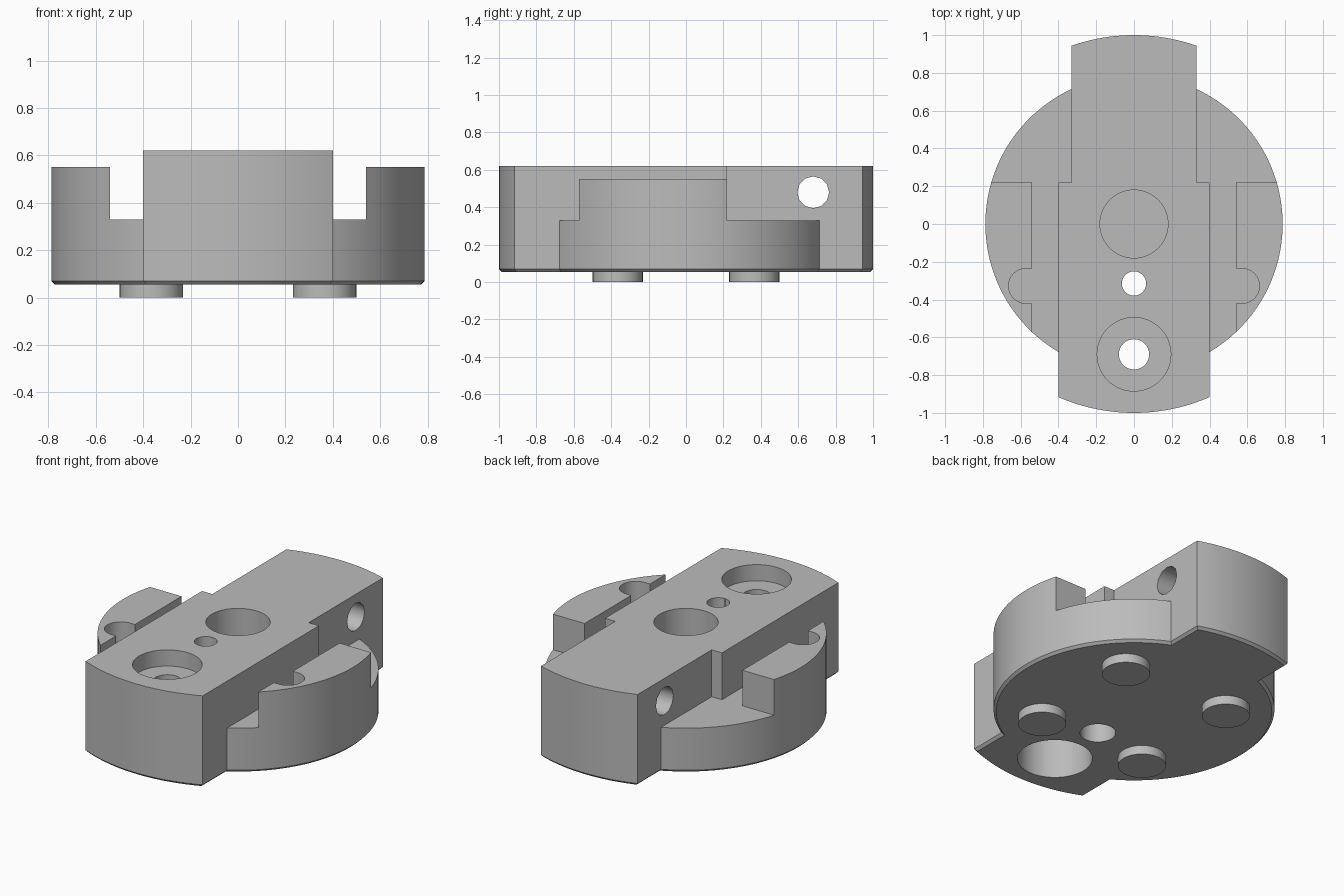
import bpy, bmesh, math
from mathutils import Matrix

if "Cube" in bpy.data.objects:
    bpy.data.objects.remove(bpy.data.objects["Cube"])

BASE, TOP, LEDGE, PAD = 0.055, 0.62, 0.33, 0.55
CHAMFER = 0.015

metal = bpy.data.materials.new("grey metal")
metal.diffuse_color = (0.5, 0.5, 0.5, 1)
metal.use_nodes = True
metal.node_tree.nodes["Principled BSDF"].inputs["Base Color"].default_value = metal.diffuse_color


def loft(name, rings):
    """Solid from stacked outlines: a list of (outline, z)."""
    bm = bmesh.new()
    loops = [[bm.verts.new((x, y, z)) for x, y in pts] for pts, z in rings]
    n = len(loops[0])
    for a, b in zip(loops, loops[1:]):
        for i in range(n):
            j = (i + 1) % n
            bm.faces.new((a[i], a[j], b[j], b[i]))
    bm.faces.new(loops[0][::-1])
    bm.faces.new(loops[-1])
    mesh = bpy.data.meshes.new(name)
    bm.to_mesh(mesh)
    bm.free()
    mesh.materials.append(metal)
    ob = bpy.data.objects.new(name, mesh)
    bpy.context.collection.objects.link(ob)
    return ob


def circle(r, x=0, y=0, n=64):
    return [(x + r * math.cos(2 * math.pi * i / n),
             y + r * math.sin(2 * math.pi * i / n)) for i in range(n)]


def cylinder(name, r, x, y, z0, z1, n=64):
    return loft(name, [(circle(r, x, y, n), z0), (circle(r, x, y, n), z1)])


def box(name, x0, x1, y0, y1, z0, z1):
    pts = [(x0, y0), (x1, y0), (x1, y1), (x0, y1)]
    return loft(name, [(pts, z0), (pts, z1)])


def combine(target, tool, operation="DIFFERENCE"):
    mod = target.modifiers.new("boolean", "BOOLEAN")
    mod.operation, mod.object, mod.solver = operation, tool, "EXACT"
    bpy.context.view_layer.objects.active = target
    bpy.ops.object.modifier_apply(modifier=mod.name)
    bpy.data.objects.remove(tool)


def bar_outline(inset):
    """Stepped bar with both ends rounded on a common radius."""
    r, wf, wb = 1 - inset, 0.40 - inset, 0.33 - inset
    step, n = 0.22 - inset, 20
    front = [-wf + 2 * wf * i / n for i in range(n + 1)]
    back = [wb - 2 * wb * i / n for i in range(n + 1)]
    return ([(x, -math.sqrt(r * r - x * x)) for x in front]
            + [(wf, step), (wb, step)]
            + [(x, math.sqrt(r * r - x * x)) for x in back]
            + [(-wb, step), (-wf, step)])


# Round base, cut down to leave two raised side pads
R = 0.787
body = loft("body", [(circle(R - CHAMFER, n=128), BASE),
                     (circle(R, n=128), BASE + CHAMFER),
                     (circle(R, n=128), PAD)])
combine(body, box("channel", -0.54, 0.54, -1, 1, LEDGE, 1))
combine(body, box("back_cut", -1, 1, 0.22, 1, LEDGE, 1))

# Rounded notches in the inner faces of the pads
for s in (-1, 1):
    combine(body, cylinder("notch", 0.092, s * 0.572, -0.328, LEDGE, 1))
    x0, x1 = sorted((s * 0.5, s * 0.572))
    combine(body, box("notch_mouth", x0, x1, -0.42, -0.236, LEDGE, 1))

# Stepped cross bar
bar = loft("bar", [(bar_outline(CHAMFER), BASE),
                   (bar_outline(0), BASE + CHAMFER),
                   (bar_outline(0), TOP)])
combine(body, bar, "UNION")

# Vertical holes: radius, y, bottom, top
for r, y, z0, z1 in (
        (0.18, 0, BASE + 0.006, 1),       # blind centre bore
        (0.064, -0.315, -1, 1),           # pin hole
        (0.10, -0.315, -1, 0.30),         # pin counterbore below
        (0.08, -0.69, -1, 1),             # screw hole
        (0.195, -0.69, TOP - 0.10, 1),    # screw head recess
        (0.21, -0.69, -1, 0.40)):         # large recess below
    combine(body, cylinder("hole", r, 0, y, z0, z1))

# Cross hole through the back of the bar
cross = cylinder("cross_hole", 0.085, 0, 0, -1, 1, 12)
cross.data.transform(Matrix.Translation((0, 0.68, 0.48))
                     @ Matrix.Rotation(math.pi / 2, 4, "Y"))
combine(body, cross)

# Four round feet
parts = [body]
for sx in (-1, 1):
    for sy in (-1, 1):
        parts.append(cylinder("foot", 0.134, sx * 0.365, sy * 0.365,
                              0, BASE + 0.003))

# Smooth curved walls, crisp edges
bpy.ops.object.select_all(action="DESELECT")
for ob in parts:
    ob.select_set(True)
bpy.context.view_layer.objects.active = body
bpy.ops.object.shade_smooth_by_angle(angle=math.radians(31))
